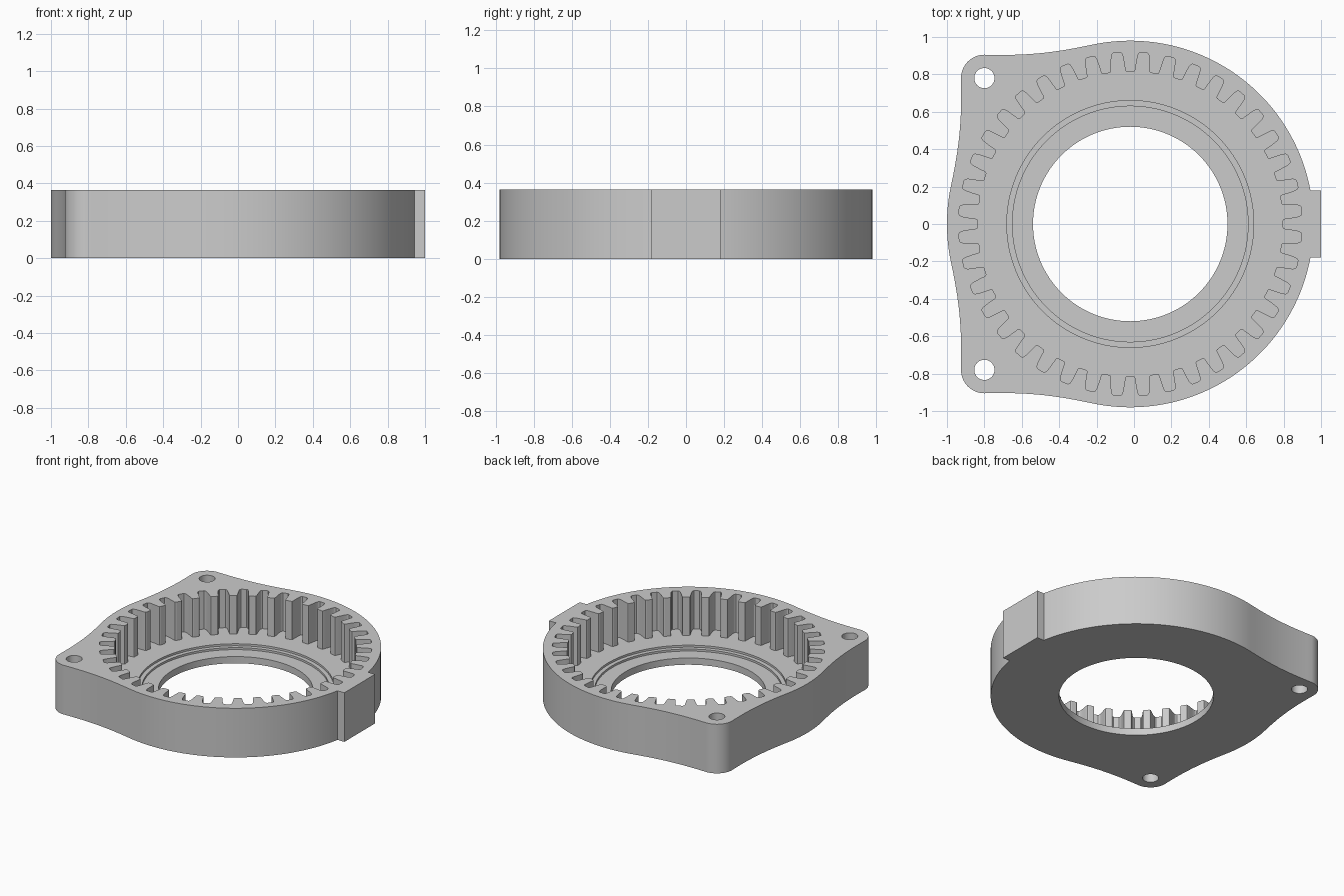
import bpy, bmesh
from math import sin, cos, pi, radians
from mathutils import Vector
from mathutils.geometry import interpolate_bezier

CX = -0.02          # centre of the ring
R, H = 0.98, 0.365  # outer radius and height
TEETH = 40
LUG, LUG_R = 0.78, 0.125

cube = bpy.data.objects.get("Cube")
if cube:
    bpy.data.objects.remove(cube, do_unlink=True)

grey = bpy.data.materials.new("plain grey")
grey.use_nodes = True
grey.diffuse_color = (0.6, 0.6, 0.6, 1)
grey.node_tree.nodes["Principled BSDF"].inputs["Base Color"].default_value = (0.6, 0.6, 0.6, 1)


def polar(r, a):
    return (r * cos(a), r * sin(a))


def circle(r, n=128, x=0, y=0):
    return [(x + r * cos(2 * pi * i / n), y + r * sin(2 * pi * i / n)) for i in range(n)]


def prism(name, pts, z0, z1):
    """Extrude a closed outline, given about the ring centre, from z0 to z1."""
    bm = bmesh.new()
    base = bm.faces.new([bm.verts.new((x + CX, y, z0)) for x, y in pts])
    top = bmesh.ops.extrude_face_region(bm, geom=[base])["geom"]
    verts = [v for v in top if isinstance(v, bmesh.types.BMVert)]
    bmesh.ops.translate(bm, verts=verts, vec=(0, 0, z1 - z0))
    bmesh.ops.recalc_face_normals(bm, faces=bm.faces)
    mesh = bpy.data.meshes.new(name)
    bm.to_mesh(mesh)
    bm.free()
    mesh.materials.append(grey)
    obj = bpy.data.objects.new(name, mesh)
    bpy.context.collection.objects.link(obj)
    return obj


def combine(target, tool, operation):
    mod = target.modifiers.new(tool.name, "BOOLEAN")
    mod.object, mod.operation, mod.solver = tool, operation, "EXACT"
    bpy.context.view_layer.objects.active = target
    bpy.ops.object.modifier_apply(modifier=mod.name)
    bpy.data.objects.remove(tool, do_unlink=True)


def housing_outline():
    """Round body flowing into two rounded lugs, mirrored across the x axis."""
    start = radians(102)
    arc = [polar(R, start * i / 64) for i in range(65)]
    p = Vector((*arc[-1], 0))
    tangent = Vector((-sin(start), cos(start), 0))
    q = Vector((-LUG, LUG + LUG_R, 0))
    flow = [v.to_2d()[:] for v in interpolate_bezier(p, p + tangent * 0.21, q + Vector((0.23, -0.006, 0)), q, 20)]
    corner = [(-LUG + LUG_R * cos(a), LUG + LUG_R * sin(a))
              for a in (pi / 2 + pi / 2 * i / 14 for i in range(1, 14))]
    # The left side of the lug is its upper side reflected in the diagonal
    flow_left = [(-y, -x) for x, y in reversed(flow)]
    arc_left = [(-y, -x) for x, y in reversed(arc) if -x > 0 and y > 0]
    arc_left = [pt for pt in arc_left[1:] if pt[1] > 0.005]
    half = arc + flow[1:] + corner + flow_left + arc_left + [(-R, 0)]
    return half + [(x, -y) for x, y in reversed(half[1:-1])]


def gear_outline():
    """Inward-pointing teeth as (half width, radius) steps from tip to root."""
    flank = [(0.018, 0.815), (0.025, 0.819), (0.028, 0.828), (0.031, 0.85),
             (0.036, 0.88), (0.040, 0.9), (0.045, 0.912), (0.053, 0.918)]
    pts = []
    for i in range(TEETH):
        a = 2 * pi * i / TEETH
        pts += [polar(r, a - w / r) for w, r in reversed(flank)]
        pts += [polar(r, a + w / r) for w, r in flank]
    return pts


# Housing with the side tab
housing = prism("ring_gear_housing", housing_outline(), 0, H)
tab = [(0.9, -0.18), (1.02, -0.18), (1.02, 0.18), (0.9, 0.18)]
combine(housing, prism("side_tab", tab, 0, H), "UNION")

# Toothed cavity, stepped seat and central bore
combine(housing, prism("gear_cavity", gear_outline(), 0.08, H + 0.1), "DIFFERENCE")
for name, radius, depth in (("outer_step", 0.66, 0.065), ("inner_step", 0.63, 0.05), ("bore", 0.52, -0.1)):
    combine(housing, prism(name, circle(radius), depth, H + 0.2), "DIFFERENCE")

# Mounting holes in the lugs
for side in (-1, 1):
    hole = circle(0.054, 40, -LUG, side * LUG)
    combine(housing, prism("lug_hole", hole, -0.1, H + 0.1), "DIFFERENCE")

bpy.ops.object.select_all(action="DESELECT")
housing.select_set(True)
bpy.context.view_layer.objects.active = housing
bpy.ops.object.shade_smooth_by_angle(angle=radians(25))
